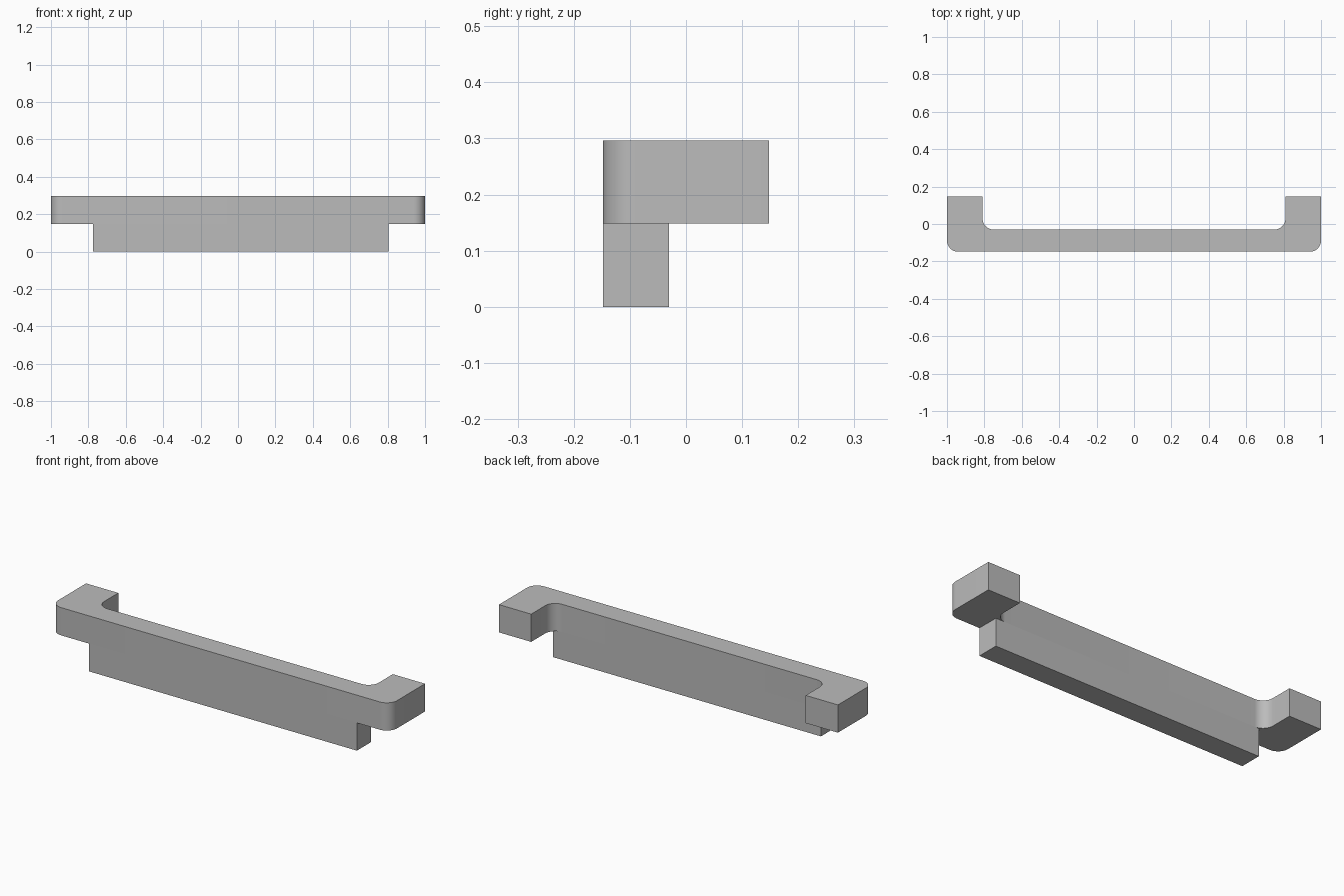
import bpy
import bmesh
from math import cos, sin, pi, radians

old = bpy.data.objects.get("Cube")
if old:
    bpy.data.objects.remove(old, do_unlink=True)

FRONT, BACK, INNER = -0.148, 0.148, -0.03   # depth of the front, arm ends and rear of the bar
MID, TOP = 0.148, 0.296                     # heights of the step and the top
ARM, RADIUS, STEPS = 0.81, 0.06, 12

grey = bpy.data.materials.new("mid grey")
grey.use_nodes = True
colour = (0.5, 0.5, 0.5, 1)
grey.diffuse_color = colour
shader = next(n for n in grey.node_tree.nodes if n.type == "BSDF_PRINCIPLED")
shader.inputs["Base Color"].default_value = colour


def arc(cx, cy, start, end):
    """Points of a rounded corner."""
    angles = [start + (end - start) * i / STEPS for i in range(STEPS + 1)]
    return [(cx + RADIUS * cos(a), cy + RADIUS * sin(a)) for a in angles]


def extrude_outline(name, outline, low, high):
    """Solid made by raising a plan outline between two heights."""
    bm = bmesh.new()
    base = bm.faces.new([bm.verts.new((x, y, low)) for x, y in outline])
    raised = bmesh.ops.extrude_face_region(bm, geom=[base], use_keep_orig=True)
    verts = [v for v in raised["geom"] if isinstance(v, bmesh.types.BMVert)]
    bmesh.ops.translate(bm, verts=verts, vec=(0, 0, high - low))
    bmesh.ops.recalc_face_normals(bm, faces=bm.faces[:])
    mesh = bpy.data.meshes.new(name)
    bm.to_mesh(mesh)
    bm.free()
    mesh.materials.append(grey)
    obj = bpy.data.objects.new(name, mesh)
    bpy.context.collection.objects.link(obj)
    bpy.ops.object.select_all(action="DESELECT")
    obj.select_set(True)
    bpy.context.view_layer.objects.active = obj
    bpy.ops.object.shade_smooth_by_angle(angle=radians(30))
    return obj


# Upper bar: U-shaped plan, left half mirrored to the right
half = arc(1 - RADIUS, FRONT + RADIUS, -pi / 2, 0)
half += [(1, BACK), (ARM, BACK)]
half += arc(ARM - RADIUS, INNER + RADIUS, 0, -pi / 2)
plan = half + [(-x, y) for x, y in reversed(half)]
extrude_outline("upper_bar", plan, MID, TOP)

# Lower panel: straight block, slightly off centre
lower = [(-0.775, FRONT), (0.805, FRONT), (0.805, INNER), (-0.775, INNER)]
extrude_outline("lower_panel", lower, 0, MID)
